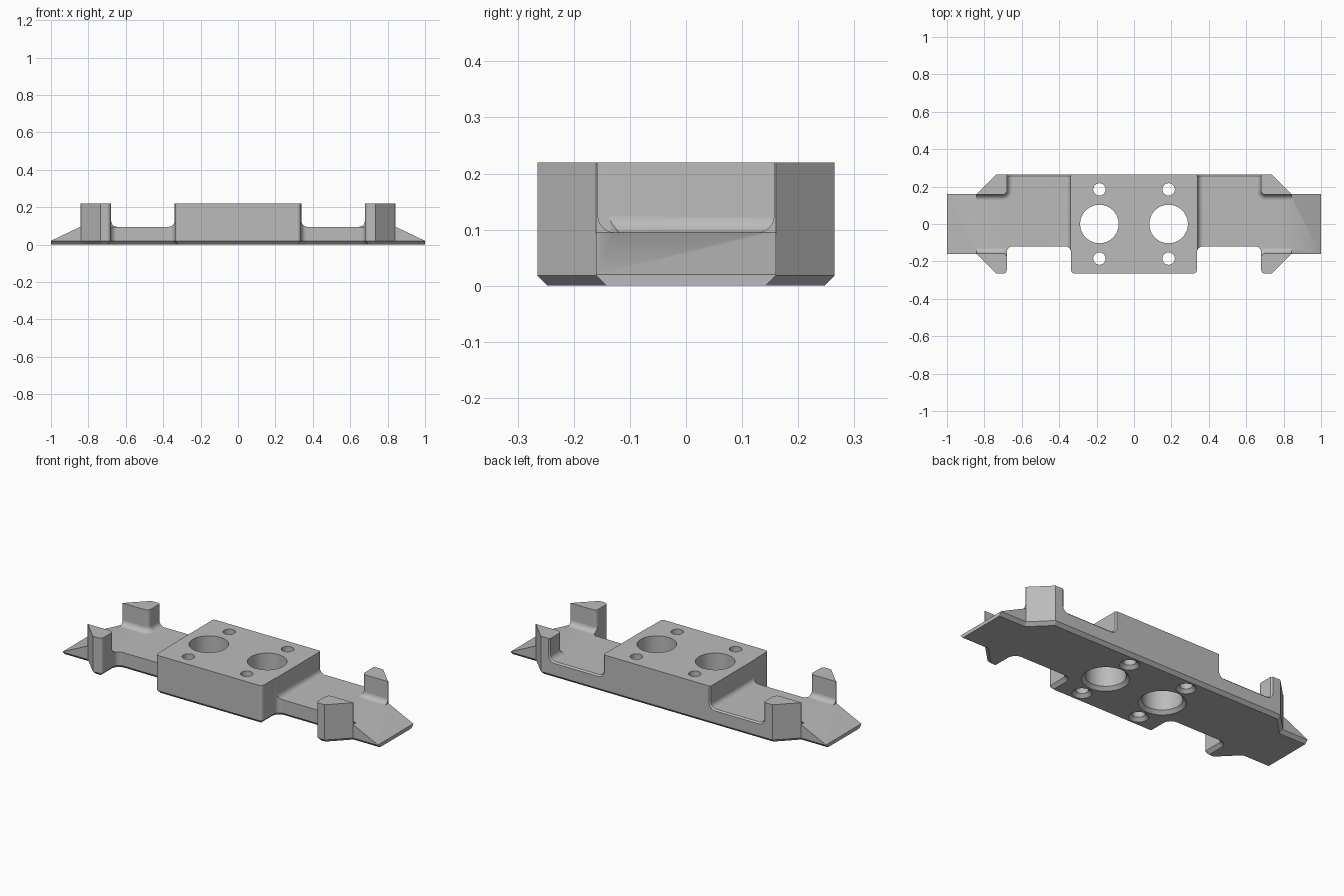
import bpy, bmesh, math
from mathutils import Vector

if "Cube" in bpy.data.objects:
    bpy.data.objects.remove(bpy.data.objects["Cube"])

TOP, FLOOR, CHAMFER, FILLET = 0.22, 0.095, 0.018, 0.03

grey = bpy.data.materials.new("plain_grey")
grey.use_nodes = True
colour = (0.5, 0.5, 0.5, 1)
grey.diffuse_color = colour
grey.node_tree.nodes["Principled BSDF"].inputs["Base Color"].default_value = colour


def rounded(points, steps=6):
    """Turn (x, y, radius) corners into a path with arcs."""
    path = []
    for i, (x, y, r) in enumerate(points):
        p = Vector((x, y))
        if r == 0:
            path.append(p)
            continue
        a = (Vector(points[i - 1][:2]) - p).normalized()
        b = (Vector(points[(i + 1) % len(points)][:2]) - p).normalized()
        half = a.angle(b) / 2
        centre = p + (a + b).normalized() * r / math.sin(half)
        start = p + a * r / math.tan(half) - centre
        end = p + b * r / math.tan(half) - centre
        for s in range(steps + 1):
            path.append(centre + start.lerp(end, s / steps).normalized() * r)
    return path


def inset(path, d):
    """Move a counter-clockwise path inwards by d."""
    result = []
    for i, p in enumerate(path):
        a = (p - path[i - 1]).normalized()
        b = (path[(i + 1) % len(path)] - p).normalized()
        n1, n2 = Vector((-a.y, a.x)), Vector((-b.y, b.x))
        result.append(p + (n1 + n2) * d / (1 + n1.dot(n2)))
    return result


def loft(name, rings):
    """Closed solid through matching rings of 3D points."""
    bm = bmesh.new()
    loops = [[bm.verts.new(p) for p in ring] for ring in rings]
    for low, high in zip(loops, loops[1:]):
        for i in range(len(low)):
            bm.faces.new((low[i - 1], low[i], high[i], high[i - 1]))
    bm.faces.new(loops[0])
    bm.faces.new(loops[-1])
    bmesh.ops.recalc_face_normals(bm, faces=bm.faces)
    mesh = bpy.data.meshes.new(name)
    bm.to_mesh(mesh)
    bm.free()
    mesh.materials.append(grey)
    obj = bpy.data.objects.new(name, mesh)
    bpy.context.collection.objects.link(obj)
    return obj


def flat(path, z, side=1):
    return [(side * p.x, p.y, z) for p in path]


def upright(path, y, side=1):
    return [(side * p.x, y, p.y) for p in path]


# Full-height body with a notched outline and chamfered underside
right = [(0.337, -0.265, 0.02), (0.337, -0.12, FILLET), (0.68, -0.12, FILLET),
         (0.68, -0.265, 0.02), (0.735, -0.265, 0), (0.84, -0.16, 0), (1, -0.16, 0),
         (1, 0.16, 0), (0.84, 0.16, 0), (0.735, 0.265, 0)]
outline = rounded(right + [(-x, y, r) for x, y, r in reversed(right)])
foot = inset(outline, CHAMFER)
for p, q in zip(outline, foot):
    if abs(p.x) > 0.99:
        q.x = p.x
body = loft("mounting_plate", [flat(foot, 0), flat(outline, CHAMFER), flat(outline, TOP)])

cutters = []
# Plan of the sunken wing floor, running between the posts to the tip
floor_plan = rounded([(0.34, -0.4, 0), (0.678, -0.4, 0), (0.678, -0.157, 0.025),
                      (1.1, -0.157, 0), (1.1, 0.157, 0), (0.678, 0.157, 0.025),
                      (0.678, 0.4, 0), (0.34, 0.4, 0)])
rim = rounded([(0.34, FLOOR, FILLET), (0.678, FLOOR, FILLET), (0.678, 0.4, 0), (0.34, 0.4, 0)])
ramp = [Vector(p) for p in ((0.842, FLOOR), (1.1, -0.027), (1.1, 0.4), (0.842, 0.4))]
for side in (1, -1):
    rings = []
    for s in range(7):
        a = s / 6 * math.pi / 2
        rings.append(flat(inset(floor_plan, FILLET * (1 - math.sin(a))),
                          FLOOR + FILLET * (1 - math.cos(a)), side))
    rings.append(flat(floor_plan, 0.3, side))
    cutters.append(loft("floor_cutter", rings))
    # Sloped tip and bevelled back rim
    cutters.append(loft("ramp_cutter", [upright(ramp, -0.3, side), upright(ramp, 0.3, side)]))
    cutters.append(loft("rim_cutter", [upright(inset(rim, 0.009), 0.248, side),
                                       upright(inset(rim, -0.018), 0.275, side)]))

# Large and small through holes, countersunk underneath
for x in (-0.185, 0.185):
    for y, radius in ((0, 0.103), (0.185, 0.033), (-0.185, 0.033)):
        rings = []
        for z, r in ((-0.01, radius + CHAMFER + 0.01), (CHAMFER, radius), (0.3, radius)):
            rings.append([(x + r * math.cos(t * math.tau / 48),
                           y + r * math.sin(t * math.tau / 48), z) for t in range(48)])
        cutters.append(loft("hole_cutter", rings))

# Carve the body, then discard the cutters
bpy.ops.object.select_all(action="DESELECT")
bpy.context.view_layer.objects.active = body
body.select_set(True)
for cutter in cutters:
    cutter.hide_render = True
    cut = body.modifiers.new("cut", "BOOLEAN")
    cut.operation = "DIFFERENCE"
    cut.solver = "EXACT"
    cut.object = cutter
    bpy.ops.object.modifier_apply(modifier=cut.name)
for cutter in cutters:
    bpy.data.objects.remove(cutter)

bpy.ops.object.shade_smooth_by_angle(angle=math.radians(30))
normals = body.modifiers.new("even_normals", "WEIGHTED_NORMAL")
normals.keep_sharp = True
